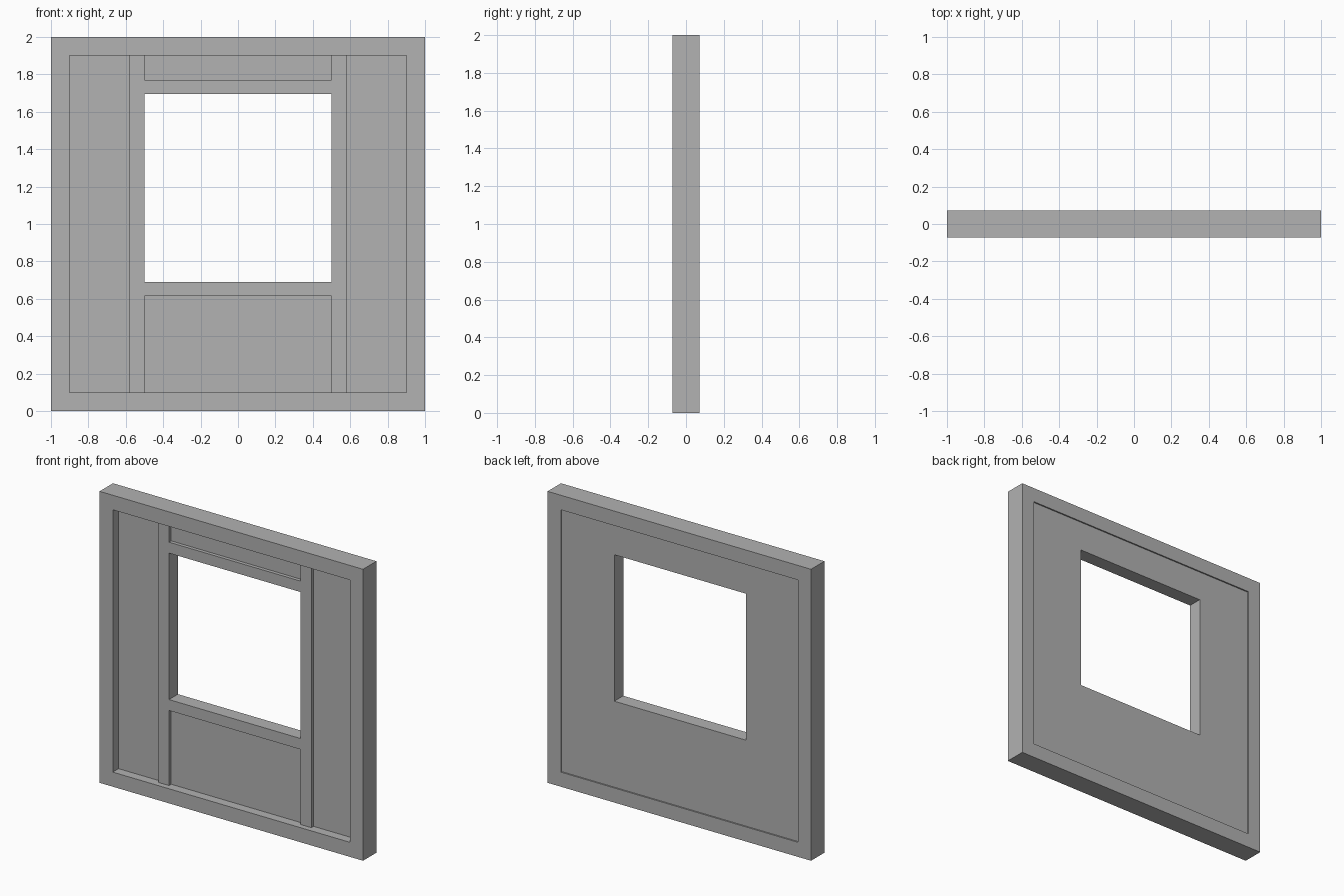
import bpy
import bmesh

cube = bpy.data.objects.get("Cube")
if cube:
    bpy.data.objects.remove(cube, do_unlink=True)

grey = bpy.data.materials.new("plain grey")
grey.use_nodes = True
colour = (0.445, 0.445, 0.445, 1)
grey.diffuse_color = colour
grey.node_tree.nodes["Principled BSDF"].inputs["Base Color"].default_value = colour


def rect(x0, x1, z0, z1):
    return [(x0, z0), (x1, z0), (x1, z1), (x0, z1)]


def slab(name, outer, front, back, hole=None):
    """Upright slab from an outline, with an optional rectangular hole."""
    bm = bmesh.new()
    loops = [outer] + ([hole] if hole else [])
    rings = [[[bm.verts.new((x, y, z)) for x, z in loop] for y in (front, back)]
             for loop in loops]
    n = len(outer)
    for near, far in rings:
        for i in range(len(near)):
            j = (i + 1) % len(near)
            bm.faces.new((near[i], near[j], far[j], far[i]))
    for side in range(2):
        if hole:
            a, b = rings[0][side], rings[1][side]
            for i in range(n):
                j = (i + 1) % n
                bm.faces.new((a[i], a[j], b[j], b[i]))
        else:
            bm.faces.new(rings[0][side])
    bmesh.ops.recalc_face_normals(bm, faces=bm.faces)
    mesh = bpy.data.meshes.new(name)
    bm.to_mesh(mesh)
    bm.free()
    mesh.materials.append(grey)
    obj = bpy.data.objects.new(name, mesh)
    bpy.context.collection.objects.link(obj)
    return obj


half_depth = 0.0725
panel_front, panel_back = -0.01, 0.063
trim_front = -0.034
inner = rect(-0.9, 0.9, 0.1, 1.9)
opening_bottom, opening_top = 0.69, 1.695

# Outer frame and the recessed wall panel with its window opening
slab("outer_frame", rect(-1, 1, 0, 2), -half_depth, half_depth, inner)
slab("wall_panel", inner, panel_front, panel_back,
     rect(-0.5, 0.5, opening_bottom, opening_top))

# Vertical studs on both sides of the window
for side, sign in (("left", 1), ("right", -1)):
    x0, x1 = sorted((0.5 * sign, 0.58 * sign))
    slab(side + "_stud", rect(x0, x1, 0.1, 1.9), trim_front, panel_front)

# Rails above and below the window
slab("window_header", rect(-0.5, 0.5, opening_top, 1.77), trim_front, panel_front)
slab("window_sill", rect(-0.5, 0.5, 0.615, opening_bottom), trim_front, panel_front)
